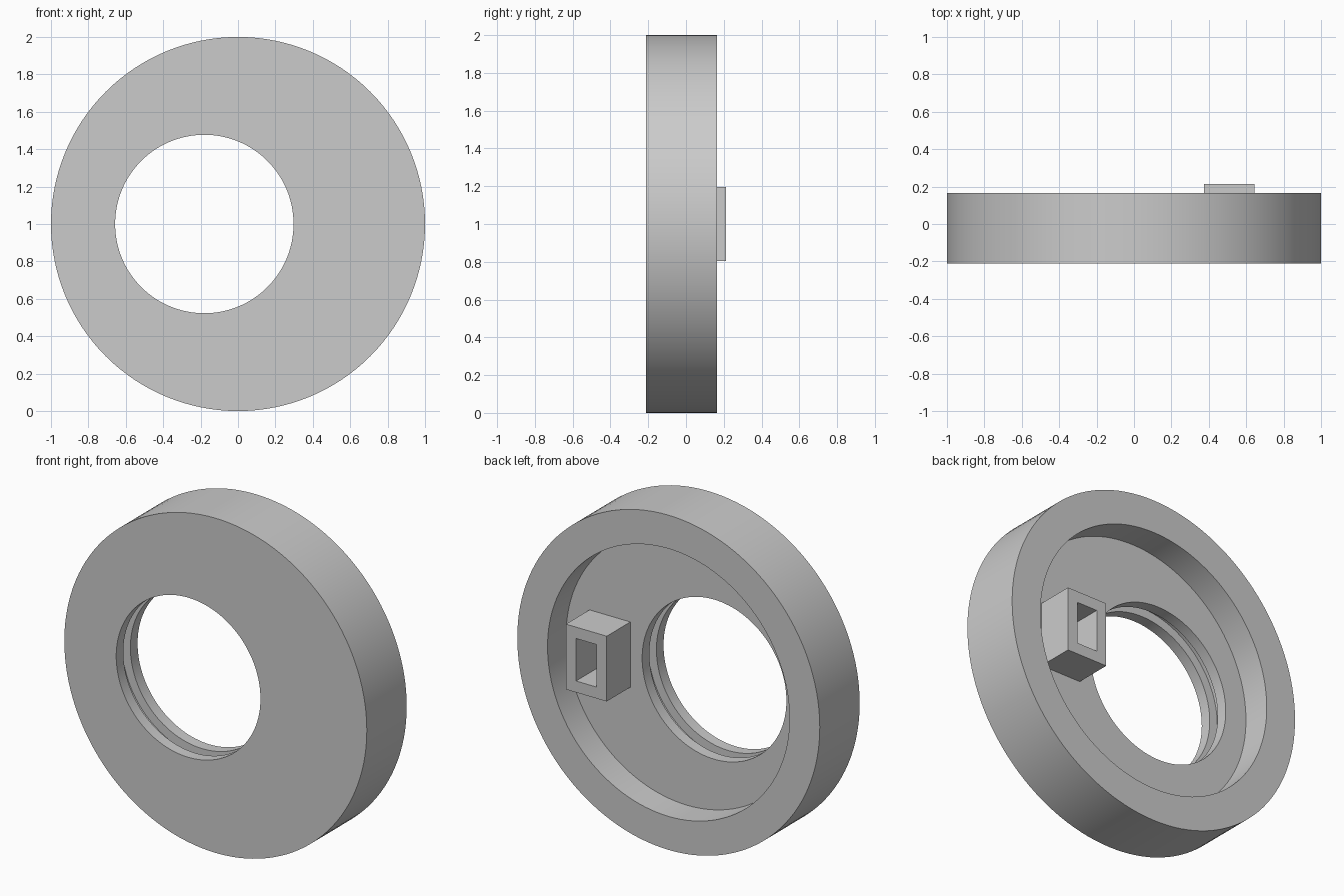
import bpy, bmesh, math

cube = bpy.data.objects.get("Cube")
if cube:
    bpy.data.objects.remove(cube)

grey = bpy.data.materials.new("plain_grey")
grey.use_nodes = True
COLOUR = (0.6, 0.6, 0.6, 1)
grey.diffuse_color = COLOUR
grey.node_tree.nodes["Principled BSDF"].inputs["Base Color"].default_value = COLOUR

SEGMENTS = 128
CENTRE_Z = 1.0


def circle(cx, radius, y):
    angles = [2 * math.pi * i / SEGMENTS for i in range(SEGMENTS)]
    return [(cx + radius * math.cos(a), y, CENTRE_Z + radius * math.sin(a)) for a in angles]


def rectangle(cx, half_x, half_z, y):
    corners = [(-1, -1), (1, -1), (1, 1), (-1, 1)]
    return [(cx + sx * half_x, y, CENTRE_Z + sz * half_z) for sx, sz in corners]


def loft(name, loops, closed):
    """Skin successive loops; closed joins last to first, otherwise cap both ends."""
    bm = bmesh.new()
    rings = [[bm.verts.new(p) for p in loop] for loop in loops]
    pairs = list(zip(rings, rings[1:]))
    if closed:
        pairs.append((rings[-1], rings[0]))
    else:
        bm.faces.new(rings[0])
        bm.faces.new(rings[-1])
    for a, b in pairs:
        n = len(a)
        for i in range(n):
            j = (i + 1) % n
            bm.faces.new((a[i], a[j], b[j], b[i]))
    bmesh.ops.recalc_face_normals(bm, faces=bm.faces)
    mesh = bpy.data.meshes.new(name)
    bm.to_mesh(mesh)
    bm.free()
    mesh.materials.append(grey)
    obj = bpy.data.objects.new(name, mesh)
    bpy.context.collection.objects.link(obj)
    return obj


# Disc with a recessed back and an off-centre, grooved through hole
FRONT, FLOOR, BACK = -0.212, -0.01, 0.165
HOLE_X, HOLE_R, GROOVE_R = -0.18, 0.477, 0.53
GROOVE_FRONT, GROOVE_BACK = -0.145, -0.078
disc = loft("disc_body", [
    circle(0, 1, FRONT),
    circle(0, 1, BACK),
    circle(0, 0.8, BACK),
    circle(0, 0.8, FLOOR),
    circle(HOLE_X, HOLE_R, FLOOR),
    circle(HOLE_X, HOLE_R, GROOVE_BACK),
    circle(HOLE_X, GROOVE_R, GROOVE_BACK),
    circle(HOLE_X, GROOVE_R, GROOVE_FRONT),
    circle(HOLE_X, HOLE_R, GROOVE_FRONT),
    circle(HOLE_X, HOLE_R, FRONT),
], closed=True)
bpy.ops.object.select_all(action="DESELECT")
disc.select_set(True)
bpy.context.view_layer.objects.active = disc
bpy.ops.object.shade_smooth_by_angle(angle=math.radians(30))

# Hollow socket standing on the recess floor
SOCKET_X, SOCKET_TOP = 0.51, 0.213
loft("socket_block", [
    rectangle(SOCKET_X, 0.135, 0.195, FLOOR - 0.02),
    rectangle(SOCKET_X, 0.135, 0.195, SOCKET_TOP),
    rectangle(SOCKET_X, 0.068, 0.127, SOCKET_TOP),
    rectangle(SOCKET_X, 0.068, 0.127, FLOOR + 0.003),
], closed=False)
